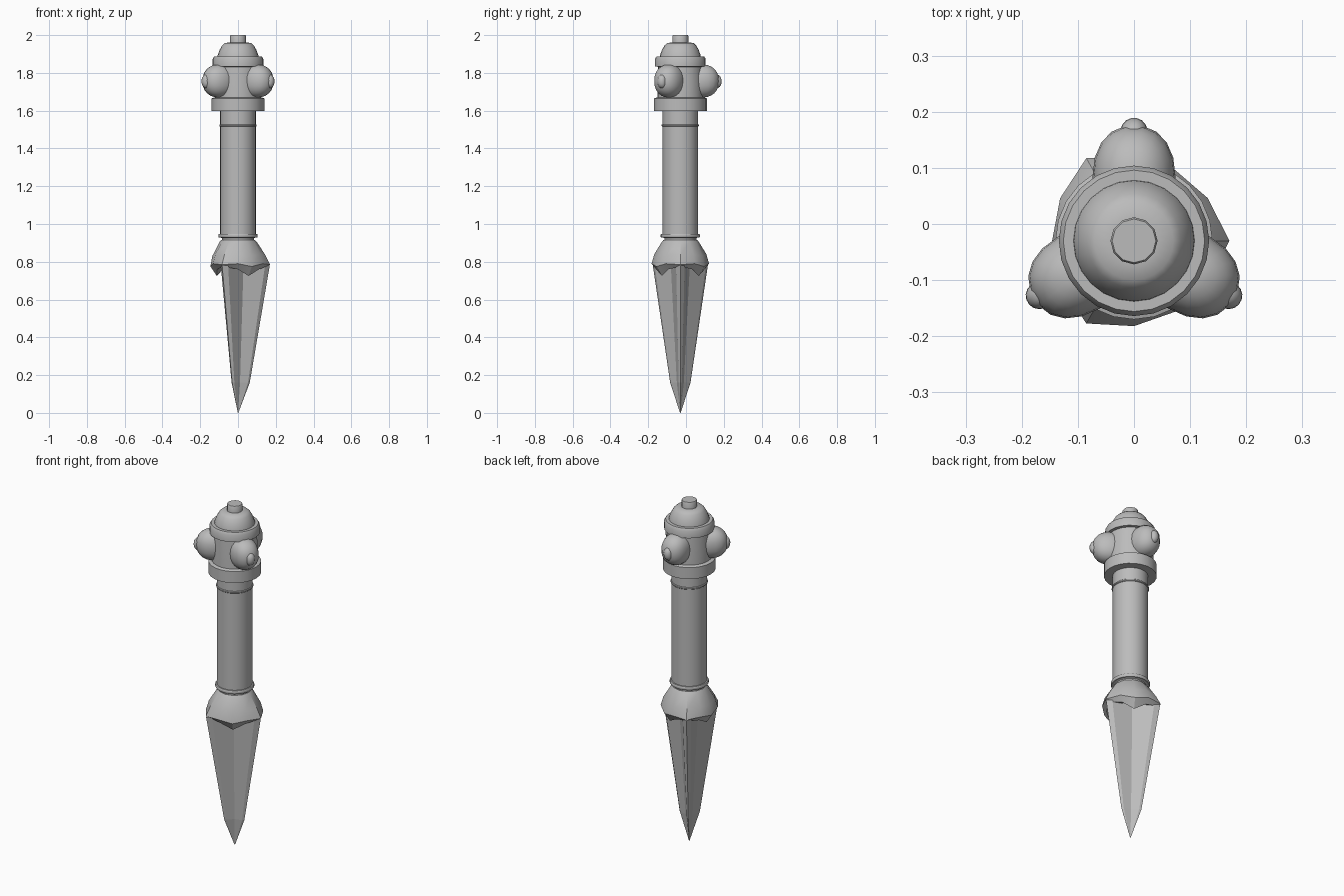
import bpy, bmesh, math
from mathutils import Vector

if "Cube" in bpy.data.objects:
    bpy.data.objects.remove(bpy.data.objects["Cube"])

AXIS_Y = -0.03          # the shaft axis sits slightly in front of the bounds centre
metal = bpy.data.materials.new("grey metal")
metal.diffuse_color = (0.5, 0.5, 0.5, 1)
metal.use_nodes = True
metal.node_tree.nodes["Principled BSDF"].inputs["Base Color"].default_value = metal.diffuse_color


def finish(name, bm, smooth=None):
    bmesh.ops.recalc_face_normals(bm, faces=bm.faces)
    me = bpy.data.meshes.new(name)
    bm.to_mesh(me)
    bm.free()
    ob = bpy.data.objects.new(name, me)
    bpy.context.collection.objects.link(ob)
    ob.location.y = AXIS_Y
    me.materials.append(metal)
    if smooth:
        bpy.ops.object.select_all(action='DESELECT')
        ob.select_set(True)
        bpy.context.view_layer.objects.active = ob
        bpy.ops.object.shade_smooth_by_angle(angle=math.radians(smooth))
    return ob


def loft(name, rings, smooth=None):
    """Skin a stack of equal-length point rings and cap both ends."""
    bm = bmesh.new()
    rows = [[bm.verts.new(p) for p in r] for r in rings]
    n = len(rows[0])
    for a, b in zip(rows, rows[1:]):
        for i in range(n):
            j = (i + 1) % n
            bm.faces.new((a[i], a[j], b[j], b[i]))
    for row in (rows[0], rows[-1]):
        c = bm.verts.new(sum((v.co for v in row), Vector()) / n)
        for i in range(n):
            bm.faces.new((row[i], row[(i + 1) % n], c))
    return finish(name, bm, smooth)


def polar(r, deg, z):
    a = math.radians(deg)
    return (r * math.cos(a), r * math.sin(a), z)


def lathe(name, profile, n=24):
    return loft(name, [[polar(r, 360 * i / n, z) for i in range(n)] for r, z in profile], 40)


# three-finned blade: star section tapering to a point
def star(k, z):
    pts = []
    for fin in (0, 120, 240):
        for r, da in ((0.145, -9), (0.168, 0), (0.145, 9), (0.058, 60)):
            pts.append(polar(r * k, fin + da, z))
    return pts


loft("blade", [star(0.01, 0.0), star(0.37, 0.16), star(1.0, 0.78), star(0.9, 0.80)])


# flared guard with a jagged lower rim, lobes between the fins
def guard_ring(r_fin, r_mid, r_lobe, z_fin, z_mid, z_lobe):
    pts = []
    for i in range(12):
        r, z = ((r_fin, z_fin), (r_mid, z_mid), (r_lobe, z_lobe), (r_mid, z_mid))[i % 4]
        pts.append(polar(r, i * 30, z))
    return pts


loft("guard", [
    guard_ring(0.06, 0.06, 0.06, 0.79, 0.79, 0.79),
    guard_ring(0.150, 0.128, 0.112, 0.775, 0.76, 0.725),
    guard_ring(0.170, 0.152, 0.146, 0.785, 0.79, 0.775),
    guard_ring(0.145, 0.138, 0.136, 0.835, 0.84, 0.83),
    guard_ring(0.100, 0.098, 0.098, 0.905, 0.905, 0.905),
    guard_ring(0.090, 0.090, 0.090, 0.915, 0.915, 0.915)], 28)

# handle shaft with its thin bands
lathe("handle", [(0.085, 0.89), (0.085, 0.925), (0.094, 0.93), (0.094, 1.61)], 32)
for name, z, r, h in (("lower_band", 0.938, 0.104, 0.010), ("upper_band", 1.522, 0.099, 0.006)):
    lathe(name, [(0.09, z - h), (r - 0.003, z - h), (r, z - h / 2),
                 (r, z + h / 2), (r - 0.003, z + h), (0.09, z + h)], 32)

# collar, head core, cap ring, dome and knob
lathe("collar", [(0.09, 1.598), (0.140, 1.598), (0.140, 1.665), (0.11, 1.675)])
lathe("head_core", [(0.122, 1.65), (0.122, 1.74), (0.118, 1.84)])
lathe("cap_ring", [(0.118, 1.832), (0.134, 1.834), (0.134, 1.874), (0.126, 1.888), (0.10, 1.888)])
lathe("dome", [(0.109, 1.88), (0.107, 1.895), (0.097, 1.922), (0.084, 1.945),
               (0.070, 1.958), (0.04, 1.962)])
lathe("knob", [(0.042, 1.95), (0.042, 1.995), (0.039, 2.0)], 12)


# three rounded faces round the head, each with a small nose
def lobe(name, deg, rc, z, size):
    bm = bmesh.new()
    bmesh.ops.create_uvsphere(bm, u_segments=18, v_segments=12, radius=1)
    a = math.radians(deg)
    for v in bm.verts:
        p = [math.copysign(abs(c) ** 0.9, c) * s for c, s in zip(v.co, size)]
        x = rc + p[0]
        v.co = (x * math.cos(a) - p[1] * math.sin(a),
                x * math.sin(a) + p[1] * math.cos(a), z + p[2])
    finish(name, bm, 60)


for i, deg in enumerate((90, 210, 330)):
    lobe(f"face_{i + 1}", deg, 0.113, 1.757, (0.093, 0.074, 0.088))
    lobe(f"nose_{i + 1}", deg, 0.185, 1.755, (0.034, 0.026, 0.038))
